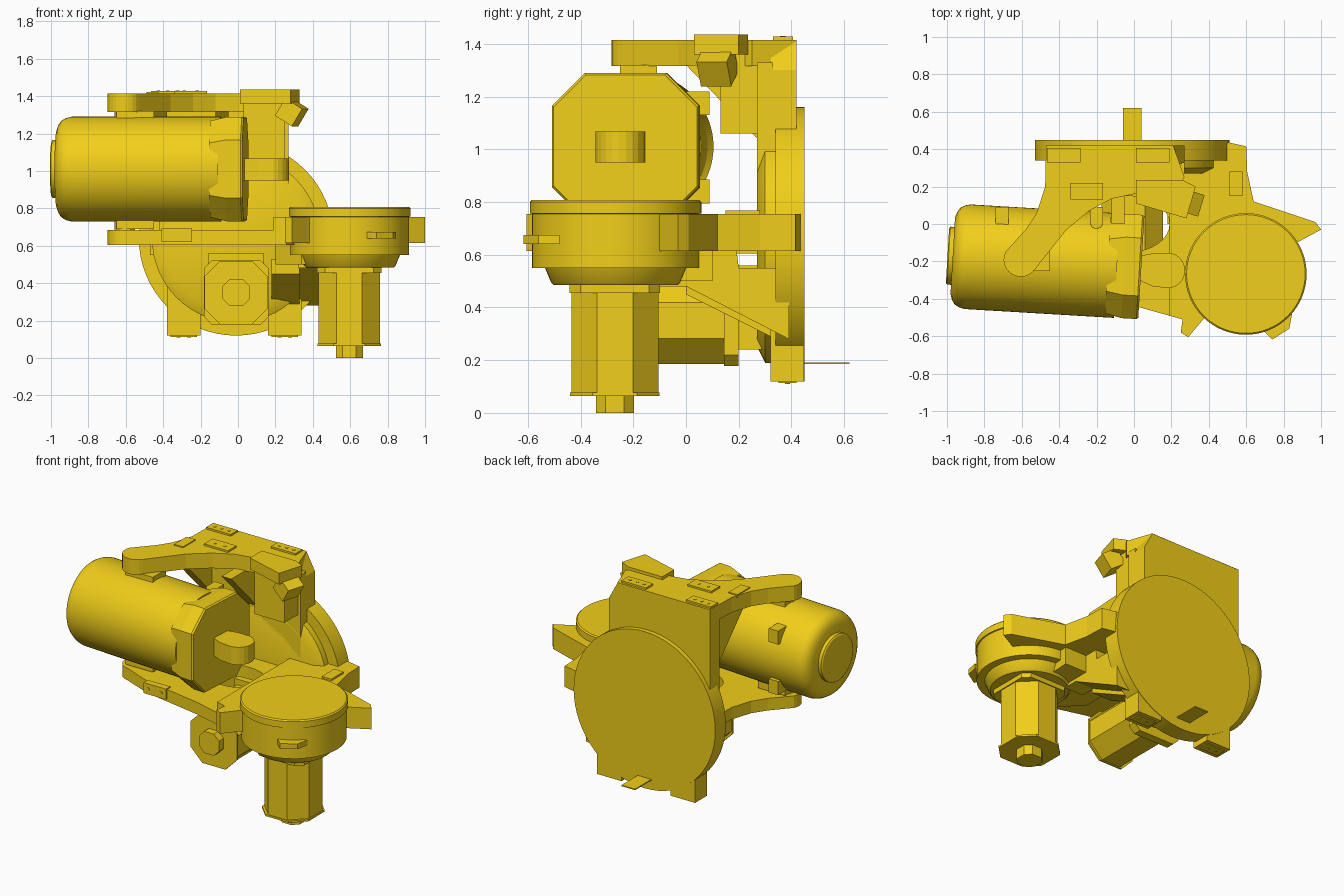
import bpy, bmesh, math
from mathutils import Vector, Matrix

if "Cube" in bpy.data.objects:
    bpy.data.objects.remove(bpy.data.objects["Cube"])

paint = bpy.data.materials.new("yellow_paint")
paint.diffuse_color = (0.88, 0.62, 0.01, 1)
paint.use_nodes = True
paint.node_tree.nodes["Principled BSDF"].inputs["Base Color"].default_value = paint.diffuse_color
AXES = {'x': lambda a, b, t: (t, a, b), 'y': lambda a, b, t: (a, t, b), 'z': lambda a, b, t: (a, b, t)}
round_parts = []


def loft(name, rings, axis):
    """Solid through stacked outlines: rings = [(position, points), ...]"""
    bm = bmesh.new()
    loops = [[bm.verts.new(AXES[axis](a, b, t)) for a, b in pts] for t, pts in rings]
    n = len(loops[0])
    bm.faces.new(loops[0])
    bm.faces.new(loops[-1])
    for p, q in zip(loops, loops[1:]):
        for i in range(n):
            bm.faces.new((p[i], p[(i + 1) % n], q[(i + 1) % n], q[i]))
    bmesh.ops.recalc_face_normals(bm, faces=bm.faces[:])
    me = bpy.data.meshes.new(name)
    bm.to_mesh(me)
    bm.free()
    ob = bpy.data.objects.new(name, me)
    bpy.context.collection.objects.link(ob)
    me.materials.append(paint)
    return ob


def prism(name, pts, lo, hi, axis='z'):
    return loft(name, [(lo, pts), (hi, pts)], axis)


def box(name, x0, x1, y0, y1, z0, z1):
    return prism(name, [(x0, y0), (x1, y0), (x1, y1), (x0, y1)], z0, z1)


def ngon(c, r, n, phase=0.0, ry=None):
    ry = ry or r
    return [(c[0] + r * math.cos(math.tau * i / n + phase),
             c[1] + ry * math.sin(math.tau * i / n + phase)) for i in range(n)]


def arc(c, r, a0, a1, n):
    return [(c[0] + r * math.cos(math.radians(a0 + (a1 - a0) * i / n)),
             c[1] + r * math.sin(math.radians(a0 + (a1 - a0) * i / n))) for i in range(n + 1)]


def lathe(name, c, profile, axis, n=48):
    ob = loft(name, [(t, ngon(c, r, n)) for t, r in profile], axis)
    round_parts.append(ob)
    return ob


def chamfered(c, h, k):
    """Square of half size h, each flat reaching to +-k"""
    return [(c[0] + a, c[1] + b) for a, b in
            ((h, -k), (h, k), (k, h), (-k, h), (-h, k), (-h, -k), (-k, -h), (k, -h))]


# Rear mounting disc, inner ring, tag and two lower legs
lathe("rear_disc", (-.01, .64), [(.34, .52), (.45, .52)], 'y', 64)
lathe("inner_ring", (-.01, .64), [(.27, .39), (.30, .45), (.35, .45)], 'y', 64)
box("rear_tag", -.06, .04, .44, .62, .185, .192)
for x in (-.29, .25):
    box("lower_leg", x - .09, x + .09, .32, .447, .12, .62)

# Upright spine and its gussets below the upper arm
prism("spine_plate", [(-.47, .55), (.27, .55), (.27, 1.3), (.21, 1.41), (-.47, 1.41)], .32, .42, 'y')
box("spine_front", -.42, .27, .27, .33, .65, 1.33)
for x in (-.45, -.12):
    prism("arm_gusset", [(.0, 1.32), (.33, 1.32), (.33, 1.0), (.28, 1.03)], x, x + .07, 'x')

# Upper arm with rounded pivot end
pivot = (-.605, -.19)
prism("upper_arm", [(.21, .42), (-.47, .42), (-.475, .2), (-.52, .06), (-.58, -.03)]
      + arc(pivot, .092, 155, 325, 12)
      + [(-.36, -.03), (-.24, .07), (-.12, .135), (0, .16), (.2, .16), (.27, .25)], 1.315, 1.415)

# Sensor bracket on the upper arm and its tilted block
prism("side_bracket", [(.01, .235), (.26, .235), (.33, .2), (.28, .03), (.01, .11)], 1.36, 1.435)
box("bracket_foot", .03, .25, .13, .3, 1.06, 1.36)
block = box("tilted_block", -.055, .055, -.06, .06, -.05, .06)
block.matrix_world = (Matrix.Translation((.285, .12, 1.31)) @ Matrix.Rotation(math.radians(-17), 4, 'Z')
                      @ Matrix.Rotation(math.radians(32), 4, 'Y'))

# Trunnions and saddles between the arms and the drum
for lo, hi in ((1.26, 1.345), (.66, .76)):
    prism("trunnion", ngon(pivot, .055, 12), lo, hi)
for lo, hi in ((1.275, 1.32), (.69, .735)):
    box("drum_saddle", -.65, -.45, -.25, -.11, lo, hi)

# Lower arm: wide plate with an opening over the motor
plate = prism("lower_arm", [(.3, .42), (-.47, .42), (-.475, .2), (-.52, .06), (-.58, -.03)]
              + arc(pivot, .092, 155, 265, 8) + [(-.42, -.36), (.01, -.44), (.26, -.51), (.3, -.4)], .605, .685)
cutter = prism("opening_cutter", ngon((-.03, .0), .22, 32, 0, .15), .5, .8)
cutter.hide_render = True
mod = plate.modifiers.new("opening", 'BOOLEAN')
mod.operation, mod.object, mod.solver = 'DIFFERENCE', cutter, 'EXACT'
bpy.context.view_layer.objects.active = plate
bpy.ops.object.modifier_apply(modifier=mod.name)
bpy.data.objects.remove(cutter)

# Shoulder of the lower arm with clamp lugs
prism("joint_shoulder", [(.19, .41), (.51, .435), (.6, .415), (.605, .28), (.64, .12), (.97, .01), (1, -.03),
                         (.87, -.1), (.595, -.27), (.37, -.51), (.29, -.605), (.25, -.58), (.26, -.51),
                         (.19, -.49)], .615, .755)
prism("shoulder_underside", [(.2, .1), (.62, .1), (.6, -.27), (.34, -.35), (.2, -.2)], .5, .62)
prism("shoulder_brace", [(-.1, .48), (.0, .48), (.39, .28), (.39, .55), (.2, .55), (.19, .63), (-.1, .63)],
      .32, .46, 'x')
prism("side_brace", [(0, .45), (.34, .28), (.34, .53), (0, .53)], .18, .33, 'x')

# Right joint housing, stepped collar and latch
hub = (.598, -.267)
lathe("joint_housing", hub, [(.55, .317), (.755, .317), (.757, .325), (.8, .325), (.808, .317)], 'z', 64)
lathe("joint_collar", hub, [(.485, .235), (.495, .245), (.555, .27)], 'z', 48)
prism("front_latch", [(.68, -.52), (.69, -.57), (.74, -.617), (.83, -.56), (.845, -.48)], .64, .675)


# Octagonal motors: square flange, eight-sided body and end boss
def motor(name, c, axis, flange, body, boss):
    prism(name + "_flange", chamfered(c, .172, .13), *flange, axis)
    k = .165 * math.tan(math.pi / 8)
    lip = .012 if body[1] > body[0] else -.012
    prism(name + "_body", chamfered(c, .165, k), *body, axis)
    prism(name + "_lip", chamfered(c, .17, .085), body[0], body[0] + lip, axis)
    prism(name + "_boss", chamfered(c, .072, .035), *boss, axis)


motor("joint_motor", (.595, -.27), 'z', (.455, .49), (.065, .46), (0, .07))
motor("base_motor", (-.01, .35), 'y', (.145, .2), (-.24, .15), (-.29, -.23))
box("base_motor_mount", -.16, .14, .19, .35, .24, .56)

# Tilted drum head
head = Matrix.Translation((-.47, -.2, 1.01)) @ Matrix.Rotation(math.radians(-3.4), 4, 'Z')
drum = lathe("drum", (0, 0), [(-.5, .205), (-.49, .235), (-.475, .258), (-.45, .273), (-.42, .28), (.38, .28)], 'x', 64)
cap = lathe("drum_end_cap", (0, 0), [(-.528, .145), (-.522, .155), (-.49, .155)], 'x')
nose = loft("drum_nose", [(.33, chamfered((0, 0), .258, .14)), (.42, chamfered((0, 0), .279, .155)),
                          (.5, chamfered((0, 0), .279, .155)), (.51, chamfered((0, 0), .272, .15))], 'x')
tab = prism("nose_tab", [(.5, .06), (.43, .04), (.43, -.05), (.5, -.07), (.58, -.1)]
            + arc((.65, -.01), .095, -80, 80, 10) + [(.58, .08)], -.06, .057)
for ob in (drum, cap, nose, tab):
    ob.matrix_world = head
for x in (-.705, -.2):
    for z in (1.175, .84):
        prism("drum_lug", [(x + .035, .09), (x - .035, .09)] + arc((x, .01), .035, 180, 360, 8), z - .045, z + .045)


# Small bolted plates on the arms and under the legs
def bolted(x0, x1, y0, y1, z, out, bolts):
    box("bolt_plate", x0, x1, y0, y1, *sorted((z - .01 * out, z + .012 * out)))
    for i in range(bolts):
        c = (x0 + (x1 - x0) * (i + .75) / (bolts + .5), (y0 + y1) / 2)
        prism("plate_bolt", ngon(c, .01, 8), *sorted((z, z + .015 * out)))


bolted(-.465, -.285, .33, .405, 1.415, 1, 3)
bolted(.01, .19, .33, .405, 1.415, 1, 3)
bolted(-.34, -.165, .13, .22, 1.415, 1, 2)
bolted(-.49, -.425, .03, .16, 1.41, 1, 0)
bolted(.51, .58, .15, .28, .755, 1, 0)
for x in (-.29, .25):
    bolted(x - .07, x + .07, .35, .42, .125, -1, 2)
box("front_bolt_plate", -.41, -.245, -.405, -.36, .622, .692)
for x in (-.375, -.28):
    prism("plate_bolt", ngon((x, .657), .01, 8), -.409, -.4, 'y')

# Smooth the round parts, keeping their edges sharp
bpy.ops.object.select_all(action='DESELECT')
for ob in round_parts:
    ob.select_set(True)
bpy.context.view_layer.objects.active = round_parts[0]
bpy.ops.object.shade_smooth_by_angle(angle=math.radians(30))
